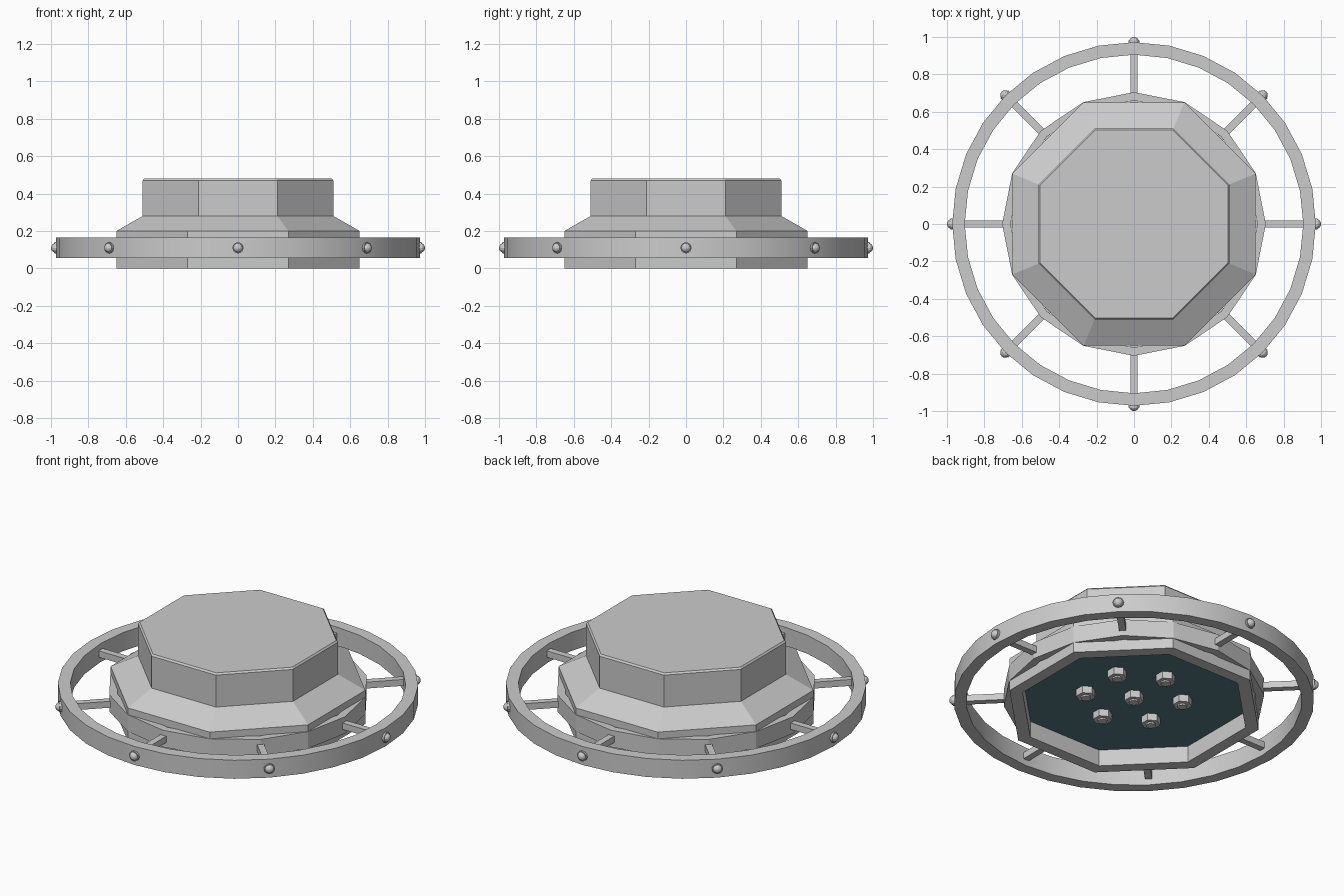
import bpy, bmesh
from math import pi, cos, sin
from mathutils import Matrix, Vector

if "Cube" in bpy.data.objects:
    bpy.data.objects.remove(bpy.data.objects["Cube"])


def finish(name, bm, mat=None):
    bmesh.ops.remove_doubles(bm, verts=bm.verts, dist=1e-5)
    bmesh.ops.recalc_face_normals(bm, faces=bm.faces)
    me = bpy.data.meshes.new(name)
    bm.to_mesh(me)
    bm.free()
    ob = bpy.data.objects.new(name, me)
    bpy.context.collection.objects.link(ob)
    if mat:
        me.materials.append(mat)
    return ob


def lathe(name, profile, sides, start=0.0, closed=False, mat=None):
    """Spin an (r, z) profile round z into flat-sided rings."""
    bm = bmesh.new()
    rings = []
    for r, z in profile:
        if r == 0:
            rings.append([bm.verts.new((0, 0, z))] * sides)
        else:
            rings.append([bm.verts.new((r * cos(start + 2 * pi * i / sides),
                                        r * sin(start + 2 * pi * i / sides), z))
                          for i in range(sides)])
    pairs = list(zip(rings, rings[1:]))
    if closed:
        pairs.append((rings[-1], rings[0]))
    for a, b in pairs:
        for i in range(sides):
            j = (i + 1) % sides
            quad = list(dict.fromkeys([a[i], a[j], b[j], b[i]]))
            bm.faces.new(quad)
    # merge fans at the axis into single flat caps
    bmesh.ops.dissolve_limit(bm, angle_limit=0.001, verts=bm.verts, edges=bm.edges)
    return finish(name, bm, mat)


teal = bpy.data.materials.new("teal_panel")
teal.diffuse_color = (0.10, 0.20, 0.225, 1)
teal.use_nodes = True
teal.node_tree.nodes["Principled BSDF"].inputs["Base Color"].default_value = teal.diffuse_color

# octagonal housing with hollow underside
lathe("housing", [(0, 0.10), (0.63, 0.10), (0.63, 0), (0.704, 0), (0.704, 0.20),
                  (0.552, 0.28), (0.552, 0.47), (0.543, 0.48), (0, 0.48)], 8, pi / 8)

# recessed underside panel
lathe("underside_panel", [(0, 0.097), (0.629, 0.097)], 8, pi / 8, mat=teal)

# sixteen-sided band round the housing
lathe("housing_band", [(0.66, 0.06), (0.705, 0.06), (0.705, 0.16), (0.66, 0.16)],
      16, 0, closed=True)

# outer guard ring
ring = lathe("guard_ring", [(0.905, 0.055), (0.972, 0.055), (0.972, 0.165), (0.905, 0.165)],
             32, 0, closed=True)
bpy.context.view_layer.objects.active = ring
ring.select_set(True)
bpy.ops.object.shade_smooth_by_angle(angle=pi / 6)
ring.select_set(False)

# spokes and rim bolts, every 45 degrees
spokes, bolts = bmesh.new(), bmesh.new()
for k in range(8):
    turn = Matrix.Rotation(k * pi / 4, 4, 'Z')
    bmesh.ops.create_cube(spokes, size=1, matrix=turn @ Matrix.Translation((0.785, 0, 0.11))
                          @ Matrix.Diagonal((0.27, 0.038, 0.038, 1)))
    out = turn @ Matrix.Translation((0.972, 0, 0.11)) @ Matrix.Rotation(pi / 2, 4, 'Y')
    bmesh.ops.create_cone(bolts, cap_ends=True, segments=12, radius1=0.03, radius2=0.03,
                          depth=0.018, matrix=out)
    bmesh.ops.create_uvsphere(bolts, u_segments=12, v_segments=8, radius=0.0265, matrix=out
                              @ Matrix.Translation((0, 0, 0.0015)))
finish("spokes", spokes)
finish("rim_bolts", bolts)

# hex nuts with studs under the panel: one central, six around
nuts = bmesh.new()
spots = [Vector((0, 0, 0))] + [
    Vector((0.265 * cos(pi / 6 + k * pi / 3), 0.265 * sin(pi / 6 + k * pi / 3), 0))
    for k in range(6)]
for p in spots:
    for sides, r, z0, z1 in ((6, 0.052, 0.055, 0.10), (10, 0.027, 0.045, 0.07)):
        bmesh.ops.create_cone(nuts, cap_ends=True, segments=sides, radius1=r, radius2=r,
                              depth=z1 - z0, matrix=Matrix.Translation(p + Vector((0, 0, (z0 + z1) / 2))))
finish("underside_nuts", nuts)
